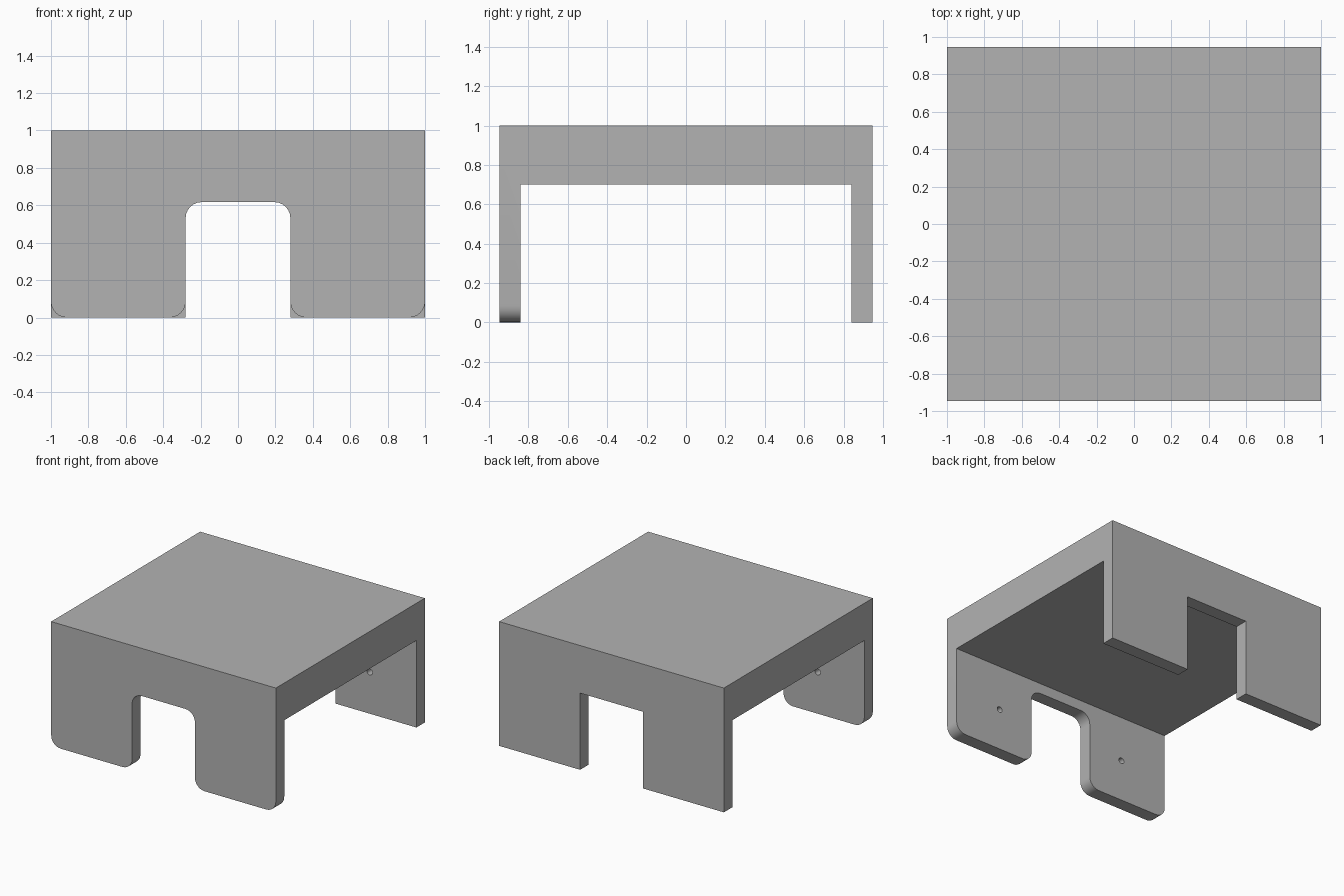
import bpy, bmesh, math
from mathutils import Matrix

if "Cube" in bpy.data.objects:
    bpy.data.objects.remove(bpy.data.objects["Cube"])

DEPTH, INNER, UNDERSIDE = 0.947, 0.84, 0.7
NOTCH, NOTCH_TOP, RADIUS = 0.28, 0.617, 0.085

grey = bpy.data.materials.new("Plain grey")
grey.use_nodes = True
colour = (0.45, 0.45, 0.45, 1)
grey.diffuse_color = colour
grey.node_tree.nodes["Principled BSDF"].inputs["Base Color"].default_value = colour


def add_object(name, bm):
    bmesh.ops.recalc_face_normals(bm, faces=bm.faces)
    mesh = bpy.data.meshes.new(name)
    bm.to_mesh(mesh)
    bm.free()
    mesh.materials.append(grey)
    obj = bpy.data.objects.new(name, mesh)
    bpy.context.collection.objects.link(obj)
    return obj


def cut(obj, cutter):
    mod = obj.modifiers.new("Cut", 'BOOLEAN')
    mod.operation, mod.solver, mod.object = 'DIFFERENCE', 'EXACT', cutter
    bpy.ops.object.select_all(action='DESELECT')
    bpy.context.view_layer.objects.active = obj
    obj.select_set(True)
    bpy.ops.object.modifier_apply(modifier=mod.name)
    bpy.data.objects.remove(cutter)


# Channel: slab with a wall along the front and back
bm = bmesh.new()
half = [(DEPTH, 1), (DEPTH, 0), (INNER, 0), (INNER, UNDERSIDE)]
outline = half + [(-y, z) for y, z in reversed(half)]
face = bm.faces.new([bm.verts.new((-1, y, z)) for y, z in outline])
side = bmesh.ops.extrude_face_region(bm, geom=[face])["geom"]
bmesh.ops.translate(bm, vec=(2, 0, 0),
                    verts=[v for v in side if isinstance(v, bmesh.types.BMVert)])
table = add_object("bridge_stand", bm)

# Opening through both walls
bm = bmesh.new()
bmesh.ops.create_cube(bm, size=2, matrix=Matrix.Diagonal((NOTCH, 1.2, NOTCH_TOP, 1)))
cut(table, add_object("opening_cutter", bm))

# Rounded corners on the front wall only
bm = bmesh.new()
bm.from_mesh(table.data)
corners = []
for e in bm.edges:
    a, b = (v.co for v in e.verts)
    along_y = abs(a.x - b.x) + abs(a.z - b.z) < 1e-3
    thin = abs(a.y - b.y) < 0.2
    at_foot = a.z < 0.01
    at_opening = abs(a.z - NOTCH_TOP) < 0.01 and abs(abs(a.x) - NOTCH) < 0.01
    if along_y and thin and max(a.y, b.y) < 0 and (at_foot or at_opening):
        corners.append(e)
bmesh.ops.bevel(bm, geom=corners, offset=RADIUS, segments=6, profile=0.5,
                affect='EDGES')
bm.to_mesh(table.data)
bm.free()

# Small blind screw holes on the inner faces of all four legs
bm = bmesh.new()
for x in (-0.585, 0.585):
    for y in (-INNER, INNER):
        bmesh.ops.create_cone(
            bm, cap_ends=True, segments=16, radius1=0.024, radius2=0.024, depth=0.12,
            matrix=Matrix.Translation((x, y, 0.335)) @ Matrix.Rotation(math.pi / 2, 4, 'X'))
cut(table, add_object("hole_cutter", bm))

bpy.ops.object.shade_smooth_by_angle(angle=math.radians(30))
